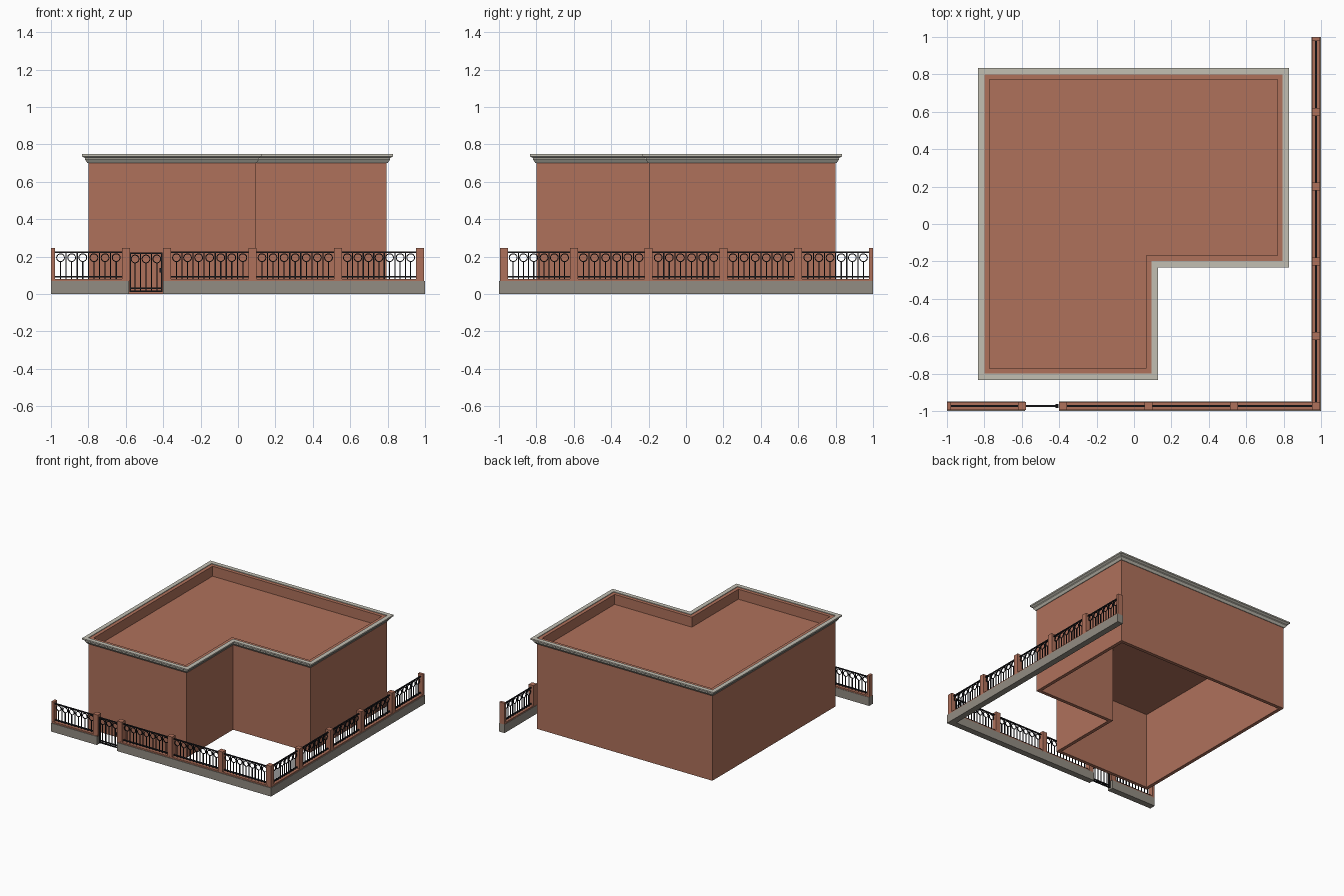
import bpy, bmesh, math
from mathutils import Matrix, Vector

if "Cube" in bpy.data.objects:
    bpy.data.objects.remove(bpy.data.objects["Cube"])


def material(name, rgb):
    m = bpy.data.materials.new(name)
    m.diffuse_color = (*rgb, 1)
    m.use_nodes = True
    m.node_tree.nodes["Principled BSDF"].inputs["Base Color"].default_value = m.diffuse_color
    return m


BRICK = material("brick", (0.43, 0.165, 0.105))
STONE = material("stone", (0.29, 0.265, 0.225))
TRIM = material("trim", (0.54, 0.52, 0.45))
IRON = material("iron", (0.012, 0.012, 0.015))


def finish(bm, name, mat):
    bmesh.ops.recalc_face_normals(bm, faces=bm.faces)
    me = bpy.data.meshes.new(name)
    bm.to_mesh(me)
    bm.free()
    me.materials.append(mat)
    ob = bpy.data.objects.new(name, me)
    bpy.context.collection.objects.link(ob)
    return ob


def add_box(bm, lo, hi):
    lo, hi = Vector(lo), Vector(hi)
    m = Matrix.Translation((lo + hi) / 2) @ Matrix.Diagonal((*(hi - lo), 1))
    bmesh.ops.create_cube(bm, size=1, matrix=m)


def add_ring(bm, c, radius, t, n=14):
    # flat-section ring standing in the local xz plane
    rows = []
    for i in range(n):
        a = 2 * math.pi * i / n
        rows.append([bm.verts.new((c[0] + (radius + dr) * math.cos(a), c[1] + dy,
                                   c[2] + (radius + dr) * math.sin(a)))
                     for dr, dy in ((-t, -t), (t, -t), (t, t), (-t, t))])
    for i in range(n):
        p, q = rows[i], rows[(i + 1) % n]
        for j in range(4):
            k = (j + 1) % 4
            bm.faces.new((p[j], q[j], q[k], p[k]))


# L-shaped house plan, counter-clockwise
PLAN = [(-0.80, -0.80), (0.093, -0.80), (0.093, -0.197),
        (0.795, -0.197), (0.795, 0.80), (-0.80, 0.80)]


def offset_plan(d):
    out = []
    for i, p in enumerate(PLAN):
        p = Vector(p)
        a = (p - Vector(PLAN[i - 1])).normalized()
        b = (Vector(PLAN[(i + 1) % len(PLAN)]) - p).normalized()
        out.append(p + d * (Vector((a.y, -a.x)) + Vector((b.y, -b.x))))
    return out


def sweep_plan(name, profile, mat):
    # closed (offset, z) section carried round the plan
    bm = bmesh.new()
    rings = [[bm.verts.new((*p, z)) for p in offset_plan(d)] for d, z in profile]
    n = len(PLAN)
    for r, ring in enumerate(rings):
        nxt = rings[(r + 1) % len(rings)]
        for i in range(n):
            k = (i + 1) % n
            bm.faces.new((ring[i], ring[k], nxt[k], nxt[i]))
    return finish(bm, name, mat)


# House: walls, cornice and sunken flat roof
sweep_plan("house_walls", [(0, 0), (0, 0.742), (-0.028, 0.742), (-0.028, 0)], BRICK)
sweep_plan("cornice", [(0, 0.70), (0.005, 0.70), (0.018, 0.718), (0.018, 0.726),
                       (0.027, 0.732), (0.035, 0.736), (0.035, 0.747), (0, 0.747)], TRIM)
bm = bmesh.new()
roof = bm.faces.new([bm.verts.new((*p, 0.63)) for p in offset_plan(-0.028)])
up = bmesh.ops.extrude_face_region(bm, geom=[roof])["geom"]
bmesh.ops.translate(bm, vec=(0, 0, 0.03),
                    verts=[v for v in up if isinstance(v, bmesh.types.BMVert)])
if not any(f.calc_center_median().z < 0.631 for f in bm.faces):
    bm.faces.new([v for v in bm.verts if v.co.z < 0.64])
finish(bm, "flat_roof", BRICK)

# Fence footing with brick coping, broken at the gate
GATE = (-0.583, -0.401)
AX = 0.973
bm, cop = bmesh.new(), bmesh.new()
for x0, x1 in ((-1, GATE[0]), (GATE[1], 1)):
    add_box(bm, (x0, -1, 0), (x1, -0.949, 0.07))
    add_box(cop, (x0, -0.995, 0.07), (min(x1, 0.995), -0.952, 0.081))
add_box(bm, (0.949, -0.949, 0), (1, 1, 0.07))
add_box(cop, (0.952, -0.952, 0.07), (0.995, 1, 0.081))
finish(bm, "fence_footing", STONE)
finish(cop, "fence_coping", BRICK)

# Brick posts; the two end posts are cut at half width
H = 0.0215
FRONT = [-1.0, -0.60, -0.38, 0.077, 0.535, AX]
SIDE = [-AX, -0.6, -0.2, 0.2, 0.6, 1.0]
bm = bmesh.new()
for x in FRONT:
    add_box(bm, (max(x - H, -1), -AX - H, 0.07), (x + H, -AX + H, 0.245))
for y in SIDE[1:]:
    add_box(bm, (AX - H, y - H, 0.07), (AX + H, min(y + H, 1), 0.245))
# gate posts reach the ground beside the opening
finish(bm, "fence_posts", BRICK)


def railing(bm, a, b, bottom, top, rails, n):
    t, step, r = 0.003, (b - a) / n, 0.021
    for z in rails:
        add_box(bm, (a, -AX - 0.005, z - 0.004), (b, -AX + 0.005, z + 0.004))
    zc = top - 0.006 - r - t
    for i in range(n):
        x = a + (i + 0.5) * step
        add_ring(bm, (x, -AX, zc), r, 0.0025)
        add_box(bm, (x - t, -AX - t, bottom), (x + t, -AX + t, zc - r))
        if i:
            x -= step / 2
            add_box(bm, (x - t, -AX - t, bottom), (x + t, -AX + t, top))


# Iron panels between the posts
for name, posts, turn in (("front", FRONT, 0), ("side", SIDE, math.pi / 2)):
    bm = bmesh.new()
    for a, b in zip(posts, posts[1:]):
        if a == -0.60 and turn == 0:
            continue
        a, b = a + H, b - H
        railing(bm, a, b, 0.08, 0.224, (0.224, 0.092), round((b - a) / 0.06))
    ob = finish(bm, name + "_railing", IRON)
    ob.rotation_euler.z = turn

# Gate with side frames and latch
bm = bmesh.new()
a, b = GATE[0] + 0.004, GATE[1] - 0.004
railing(bm, a, b, 0.012, 0.217, (0.217, 0.03, 0.014), 3)
for x in (a, b - 0.008):
    add_box(bm, (x, -AX - 0.005, 0.01), (x + 0.008, -AX + 0.005, 0.221))
add_box(bm, (b - 0.014, -AX - 0.01, 0.115), (b, -AX + 0.01, 0.14))
finish(bm, "gate", IRON)
